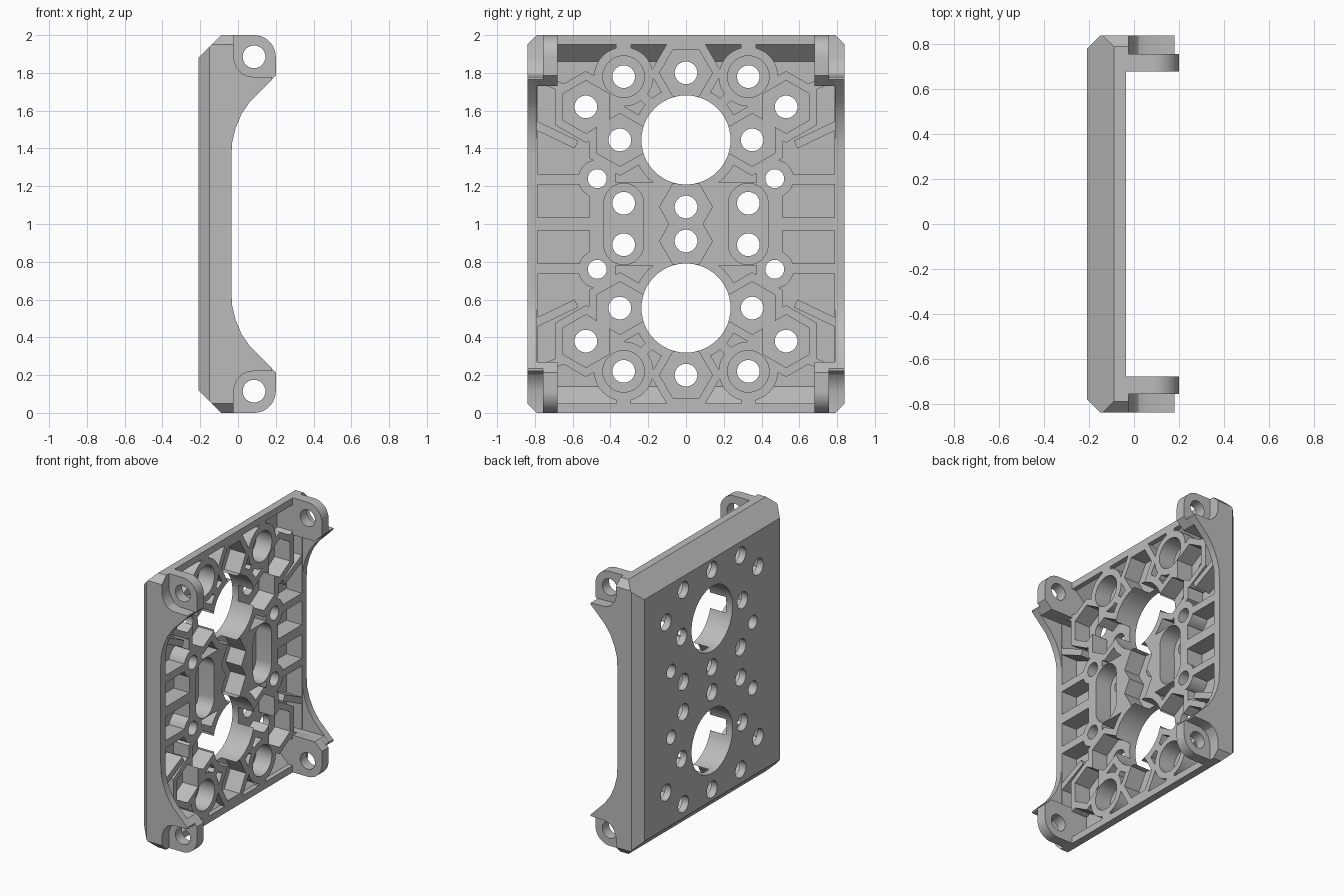
import bpy, bmesh, math

if "Cube" in bpy.data.objects:
    bpy.data.objects.remove(bpy.data.objects["Cube"])

grey = bpy.data.materials.new("plain grey")
grey.diffuse_color = (0.5, 0.5, 0.5, 1)
grey.use_nodes = True
grey.node_tree.nodes["Principled BSDF"].inputs["Base Color"].default_value = grey.diffuse_color


def prism(name, pts, axis, lo, hi):
    """Extrude a 2D outline along an axis (0=x: yz points, 1=y: xz, 2=z: xy)."""
    def place(p, h):
        v = list(p)
        v.insert(axis, h)
        return v
    bm = bmesh.new()
    a = [bm.verts.new(place(p, lo)) for p in pts]
    b = [bm.verts.new(place(p, hi)) for p in pts]
    bm.faces.new(a)
    bm.faces.new(b)
    n = len(pts)
    for i in range(n):
        j = (i + 1) % n
        bm.faces.new((a[i], a[j], b[j], b[i]))
    bmesh.ops.recalc_face_normals(bm, faces=bm.faces)
    me = bpy.data.meshes.new(name)
    bm.to_mesh(me)
    bm.free()
    ob = bpy.data.objects.new(name, me)
    bpy.context.collection.objects.link(ob)
    return ob


def combine(body, tool, op):
    before = len(body.data.vertices)
    for solver in ('MANIFOLD', 'EXACT'):
        m = body.modifiers.new("combine", 'BOOLEAN')
        m.operation, m.solver, m.object = op, solver, tool
        bpy.context.view_layer.objects.active = body
        bpy.ops.object.modifier_apply(modifier=m.name)
        if len(body.data.vertices) != before:
            break
    bpy.data.objects.remove(tool)


def ngon(c, r, n=48, turn=0.0):
    return [(c[0] + r * math.cos(turn + 2 * math.pi * i / n),
             c[1] + r * math.sin(turn + 2 * math.pi * i / n)) for i in range(n)]


def bar(a, b, w):
    dx, dy = b[0] - a[0], b[1] - a[1]
    k = w / 2 / math.hypot(dx, dy)
    ox, oy = -dy * k, dx * k
    return [(a[0] + ox, a[1] + oy), (b[0] + ox, b[1] + oy),
            (b[0] - ox, b[1] - oy), (a[0] - ox, a[1] - oy)]


def rect(a, b, c, d):
    return [(a, b), (c, b), (c, d), (a, d)]


def mirrored(pts):
    """The outline repeated in the four quadrants, skipping repeats."""
    out, seen = [], set()
    for sy in (1, -1):
        for flip in (False, True):
            q = [(sy * y, 2 - z if flip else z) for y, z in pts]
            key = frozenset((round(y, 4) + 0.0, round(z, 4)) for y, z in q)
            if key not in seen:
                seen.add(key)
                out.append(q)
    return out


BACK, FLOOR, TOP = -0.21, -0.16, -0.035
big = (0, 1.445)
ring = (0.33, 1.78)
boss = (0.47, 1.24)
hexes = [((0.53, 1.62), math.pi / 6), ((0.35, 1.445), math.pi / 6),
         ((0, 1.8), 0), ((0, 1.09), 0)]

# Tray with sloped inner ends
body = prism("mounting_plate", rect(-0.84, 0, 0.84, 2), 0, BACK, TOP)
cavity = [(FLOOR, 0.14), (-0.07, 0.05), (0.3, 0.05),
          (0.3, 1.95), (-0.07, 1.95), (FLOOR, 1.86)]
combine(body, prism("cavity", cavity, 1, -0.785, 0.785), 'DIFFERENCE')

# Raised walls and ribs on the tray floor
ribs = [rect(-0.51, 0.78, 0.51, 1.22),
        ngon(big, 0.285), ngon(ring, 0.157), ngon(boss, 0.1),
        rect(0.49, 0.975, 0.8, 1.035), rect(0.49, 1.21, 0.8, 1.265),
        bar((0.58, 1.42), (0.8, 1.525), 0.045),
        bar((0.6, 1.7), (0.8, 1.78), 0.045),
        bar((0.12, 1.57), (0.3, 1.75), 0.05),
        bar((0.33, 1.9), (0.33, 1.96), 0.08),
        bar((0.38, 1.38), boss, 0.1)]
ribs += [ngon(c, 0.19, 6, t) for c, t in hexes[:3]]
for shape in ribs:
    for q in mirrored(shape):
        combine(body, prism("rib", q, 0, -0.18, TOP), 'UNION')

# Side walls flaring out toward the corners
flare = [(-0.035, 1.36), (-0.03, 1.44), (-0.012, 1.51), (0.02, 1.585),
         (0.065, 1.65), (0.18, 1.765)]
shelf = [(0.18, 1.777), (0.06, 1.78), (0.02, 1.797), (-0.008, 1.83),
         (-0.025, 1.88), (-0.025, 2)]
upper = flare + shelf
wall = [(-0.18, 1.0), (-0.035, 1.0)] + upper + [(-0.18, 2)]
thick = [(-0.18, 1.73), (0.142, 1.73)] + upper[5:] + [(-0.18, 2)]


def corners(pts, lo, hi, op):
    for s in (1, -1):
        for flip in (False, True):
            q = [(x, 2 - z if flip else z) for x, z in pts]
            y = sorted((s * lo, s * hi))
            combine(body, prism("corner", q, 1, *y), op)


corners(wall, 0.79, 0.84, 'UNION')
corners(thick, 0.75, 0.84, 'UNION')

# Nut pockets, round recesses and slots
slot = ([(y, z + 0.11) for y, z in ngon((0.33, 1), 0.105) if z >= 1.0 - 1e-6]
        + [(y, z - 0.11) for y, z in ngon((0.33, 1), 0.105) if z < 1.0 - 1e-6])
pockets = [ngon(c, 0.14, 6, t) for c, t in hexes] + [ngon(ring, 0.11), slot]
for shape in pockets:
    for q in mirrored(shape):
        combine(body, prism("pocket", q, 0, FLOOR, 0.05), 'DIFFERENCE')

# Through holes
holes = [(big, 0.236), (boss, 0.05), (ring, 0.06), ((0.33, 1.11), 0.06)]
holes += [(c, 0.06) for c, t in hexes]
for c, r in holes:
    for q in mirrored(ngon(c, r)):
        combine(body, prism("hole", q, 0, -0.4, 0.05), 'DIFFERENCE')

# Rounded mounting ears set in from the side walls
pivot = (0.085, 1.885)
arc = [(pivot[0] + 0.115 * math.cos(i * math.pi / 24),
        pivot[1] + 0.115 * math.sin(i * math.pi / 24)) for i in range(13)]
ear = [(-0.18, 1.73), (0.142, 1.73), (0.2, 1.785)] + arc + [(-0.18, 2)]
corners(ear, 0.68, 0.757, 'UNION')
corners(ngon(pivot, 0.06), 0.6, 0.9, 'DIFFERENCE')

# Outer bevels
side = [(BACK, 0.12), (-0.09, 0), (0.3, 0), (0.3, 2), (-0.09, 2), (BACK, 1.88)]
plan = [(BACK, -0.78), (-0.15, -0.84), (0.3, -0.84),
        (0.3, 0.84), (-0.15, 0.84), (BACK, 0.78)]
face = [(-0.84, 0.05), (-0.79, 0), (0.79, 0), (0.84, 0.05),
        (0.84, 1.95), (0.79, 2), (-0.79, 2), (-0.84, 1.95)]
combine(body, prism("side_outline", side, 1, -1, 1), 'INTERSECT')
combine(body, prism("plan_outline", plan, 2, -0.5, 2.5), 'INTERSECT')
combine(body, prism("face_outline", face, 0, -0.5, 0.5), 'INTERSECT')

body.data.materials.clear()
body.data.materials.append(grey)
bpy.ops.object.select_all(action='DESELECT')
body.select_set(True)
bpy.context.view_layer.objects.active = body
bpy.ops.object.shade_smooth_by_angle(angle=math.radians(25))
